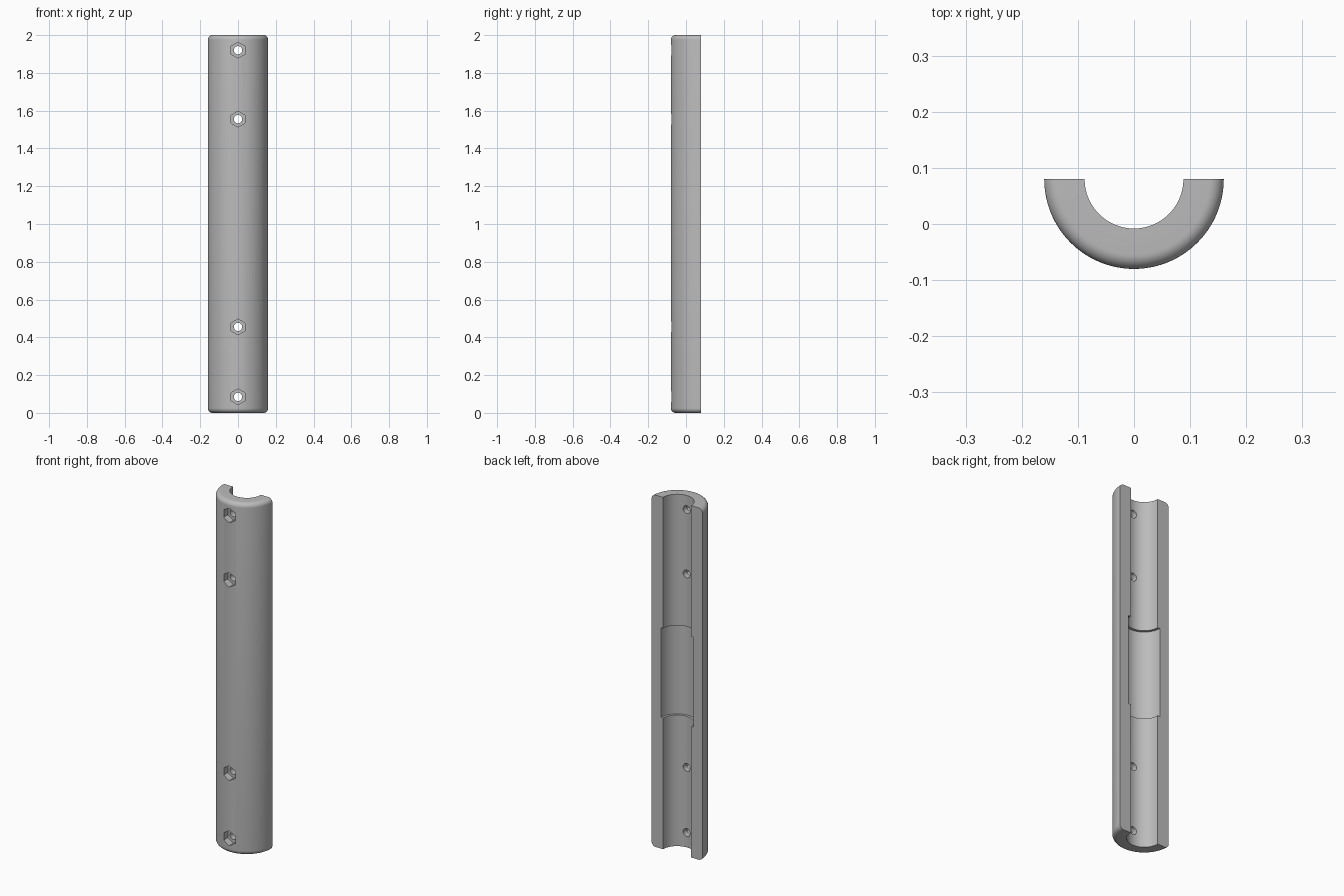
import bpy
import bmesh
from math import cos, sin, pi, radians
from mathutils import Matrix, Vector

if "Cube" in bpy.data.objects:
    bpy.data.objects.remove(bpy.data.objects["Cube"])

HEIGHT = 2.0
AXIS_Y = 0.08          # flat split face lies on the tube axis
OUTER, BORE, RECESS = 0.16, 0.088, 0.102
FILLET = 0.025
RECESS_LOW, RECESS_HIGH = 0.745, 1.255
BOLT_HEIGHTS = (0.085, 0.455, 1.555, 1.92)

grey = bpy.data.materials.new("grey plastic")
grey.use_nodes = True
grey.diffuse_color = (0.5, 0.5, 0.5, 1)
grey.node_tree.nodes["Principled BSDF"].inputs["Base Color"].default_value = (0.5, 0.5, 0.5, 1)


def make_object(name, bm):
    bmesh.ops.recalc_face_normals(bm, faces=bm.faces)
    mesh = bpy.data.meshes.new(name)
    bm.to_mesh(mesh)
    bm.free()
    mesh.materials.append(grey)
    obj = bpy.data.objects.new(name, mesh)
    bpy.context.collection.objects.link(obj)
    return obj


def fillet(z, start):
    # Quarter arc rounding the outer rim
    angles = [start + i * pi / 16 for i in range(9)]
    return [(OUTER - FILLET + FILLET * cos(a), z + FILLET * sin(a)) for a in angles]


# Half sleeve: wall section with the wider middle recess, swept half a turn
section = [(BORE, 0)] + fillet(FILLET, -pi / 2) + fillet(HEIGHT - FILLET, 0)
section += [(BORE, HEIGHT), (BORE, RECESS_HIGH), (RECESS, RECESS_HIGH),
            (RECESS, RECESS_LOW), (BORE, RECESS_LOW)]
bm = bmesh.new()
first = bm.faces.new([bm.verts.new((-r, AXIS_Y, z)) for r, z in section])
swept = bmesh.ops.spin(bm, geom=[first], cent=(0, AXIS_Y, 0), axis=(0, 0, 1),
                       angle=pi, steps=64, use_duplicate=False)
# Close the starting split face if the sweep consumed it
open_edges = [e for e in bm.edges if e.is_boundary]
if open_edges:
    bmesh.ops.holes_fill(bm, edges=open_edges, sides=0)
sleeve = make_object("half_sleeve", bm)


def add_prism(bm, sides, radius, y_front, y_back, z):
    # Prism lying along y with a vertex pointing up
    turn = Matrix.Rotation(pi / 2, 4, "X")
    place = Matrix.Translation(Vector((0, (y_front + y_back) / 2, z)))
    bmesh.ops.create_cone(bm, cap_ends=True, segments=sides, radius1=radius,
                          radius2=radius, depth=y_back - y_front,
                          matrix=place @ turn)


def cut(name, sides, radius, y_front, y_back):
    bm = bmesh.new()
    for z in BOLT_HEIGHTS:
        add_prism(bm, sides, radius, y_front, y_back, z)
    cutter = make_object(name, bm)
    cutter.hide_render = True
    mod = sleeve.modifiers.new(name, "BOOLEAN")
    mod.operation = "DIFFERENCE"
    mod.solver = "EXACT"
    mod.object = cutter
    bpy.context.view_layer.objects.active = sleeve
    bpy.ops.object.modifier_apply(modifier=mod.name)
    bpy.data.objects.remove(cutter)


# Hexagonal nut pockets and through holes along the front
cut("nut_pockets", 6, 0.042, -0.12, -0.04)
cut("bolt_holes", 32, 0.022, -0.12, 0.04)

bpy.ops.object.select_all(action="DESELECT")
sleeve.select_set(True)
bpy.context.view_layer.objects.active = sleeve
bpy.ops.object.shade_smooth_by_angle(angle=radians(30))
